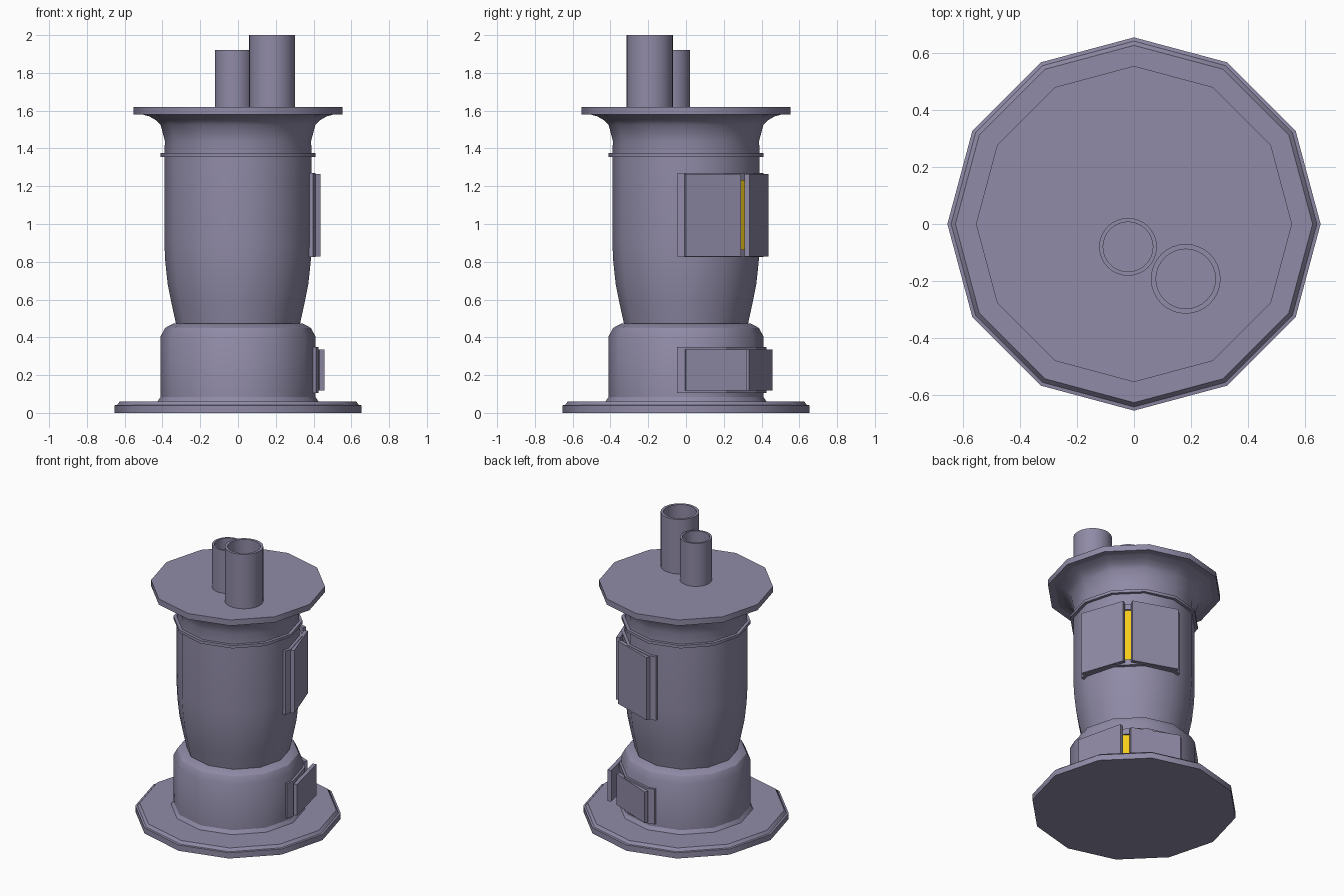
import bpy, bmesh
from math import sin, cos, pi, radians
from mathutils import Vector

if "Cube" in bpy.data.objects:
    bpy.data.objects.remove(bpy.data.objects["Cube"])


def material(name, rgb):
    m = bpy.data.materials.new(name)
    m.diffuse_color = (*rgb, 1)
    m.use_nodes = True
    m.node_tree.nodes["Principled BSDF"].inputs["Base Color"].default_value = m.diffuse_color
    return m


# Cast-iron body and fire glow colours
iron = material("cast_iron", (0.28, 0.257, 0.385))
glow = material("fire_glow", (0.9, 0.6, 0.01))


def finish(bm, name, smooth=None, mat=iron):
    bmesh.ops.recalc_face_normals(bm, faces=bm.faces)
    me = bpy.data.meshes.new(name)
    bm.to_mesh(me)
    bm.free()
    ob = bpy.data.objects.new(name, me)
    bpy.context.collection.objects.link(ob)
    me.materials.append(mat)
    if smooth:
        bpy.ops.object.select_all(action='DESELECT')
        ob.select_set(True)
        bpy.context.view_layer.objects.active = ob
        bpy.ops.object.shade_smooth_by_angle(angle=radians(smooth))
    return ob


def lathe(name, profile, sides=12, centre=(0, 0), closed=False, smooth=32):
    """Spin (radius, height) points round z; cap the ends or close the loop."""
    bm = bmesh.new()
    rings = [[bm.verts.new((centre[0] + r * cos(2 * pi * i / sides),
                            centre[1] + r * sin(2 * pi * i / sides), z))
              for i in range(sides)] for r, z in profile]
    pairs = list(zip(rings, rings[1:]))
    if closed:
        pairs.append((rings[-1], rings[0]))
    for a, b in pairs:
        for i in range(sides):
            j = (i + 1) % sides
            bm.faces.new((a[i], a[j], b[j], b[i]))
    if not closed:
        bm.faces.new(rings[0])
        bm.faces.new(rings[-1])
    return finish(bm, name, smooth)


def strip(name, outer, inner, z0, z1, mat=iron):
    """Upright strip between two plan polylines."""
    bm = bmesh.new()
    cols = [[bm.verts.new((*p, z)) for p, z in ((o, z0), (o, z1), (i, z1), (i, z0))]
            for o, i in zip(outer, inner)]
    for a, b in zip(cols, cols[1:]):
        for k in range(4):
            m = (k + 1) % 4
            bm.faces.new((a[k], a[m], b[m], b[k]))
    bm.faces.new(cols[0])
    bm.faces.new(cols[-1])
    return finish(bm, name, mat=mat)


def on_wall(r, deg):
    """Point on a 12-sided wall of corner radius r."""
    local = radians((deg % 30) - 15)
    d = r * cos(pi / 12) / cos(local)
    return d * cos(radians(deg)), d * sin(radians(deg))


# Stepped base plate
lathe("base_plate", [(.653, 0), (.653, .04), (.64, .042), (.625, .061), (.1, .061)])

# Ash chamber with rounded shoulder
lathe("ash_chamber", [(.43, .055), (.41, .085), (.41, .405), (.386, .45),
                      (.345, .472), (.2, .475)])

# Main firebox with tapered bottom and flared top
lathe("firebox", [(.328, .47), (.352, .58), (.372, .68), (.385, .8), (.39, .9),
                  (.39, 1.36), (.387, 1.44), (.41, 1.525), (.435, 1.55),
                  (.47, 1.57), (.515, 1.582)])
lathe("collar_band", [(.38, 1.355), (.41, 1.355), (.41, 1.375), (.38, 1.375)],
      closed=True)
lathe("top_plate", [(.553, 1.58), (.553, 1.62)])

# Hollow chimney pipes
for name, c, ro, ri, top in (("tall_pipe", (.181, -.192), .122, .104, 2.0),
                             ("short_pipe", (-.021, -.08), .101, .087, 1.92)):
    lathe(name, [(ro, 1.61), (ro, top), (ri, top), (ri, 1.61)],
          sides=32, centre=c, closed=True)


def leaf(name, hinge, tip, z0, z1, open_deg=0, mirror=False, t=.026):
    """Flat door leaf, swung outward about its hinge, mirrored across x = y."""
    h, d = Vector(hinge), Vector(tip) - Vector(hinge)
    a = radians(-open_deg)
    d = Vector((d.x * cos(a) - d.y * sin(a), d.x * sin(a) + d.y * cos(a)))
    n = Vector((-d.y, d.x)).normalized() * t
    outer, inner = [h, h + d], [h + n, h + d + n]
    if mirror:
        outer, inner = ([(p.y, p.x) for p in q] for q in (outer, inner))
    strip(name, outer, inner, z0, z1)


def double_door(label, r, frame_r, z0, z1, hinge, tip, lip, swing):
    angles = [-6.5, 0, 30, 60, 90, 96.5]

    def wall(name, degs, a, b, mat=iron, ro=frame_r):
        strip(name, [on_wall(ro, d) for d in degs],
              [on_wall(r - .02, d) for d in degs], a, b, mat)
    # frame
    wall(label + "_frame_bottom", angles, z0, z0 + .04)
    wall(label + "_frame_top", angles, z1 - .04, z1)
    wall(label + "_frame_right", [-6.5, 0, 3], z0 + .04, z1 - .04)
    wall(label + "_frame_left", [87, 90, 96.5], z0 + .04, z1 - .04)
    # glowing opening
    wall(label + "_glow", [20, 30, 60, 70], z0 + .04, z1 - .04, glow, r + .004)
    # leaves
    leaf(label + "_leaf_right", hinge, tip, z0 + lip, z1 - lip, swing)
    leaf(label + "_leaf_left", hinge, tip, z0 + lip, z1 - lip, mirror=True)


double_door("fire_door", .39, .41, .825, 1.27, (.436, 0), (.335, .292), .004, 0)
double_door("ash_door", .41, .425, .105, .35, (.457, 0), (.333, .305), .014, 9)
